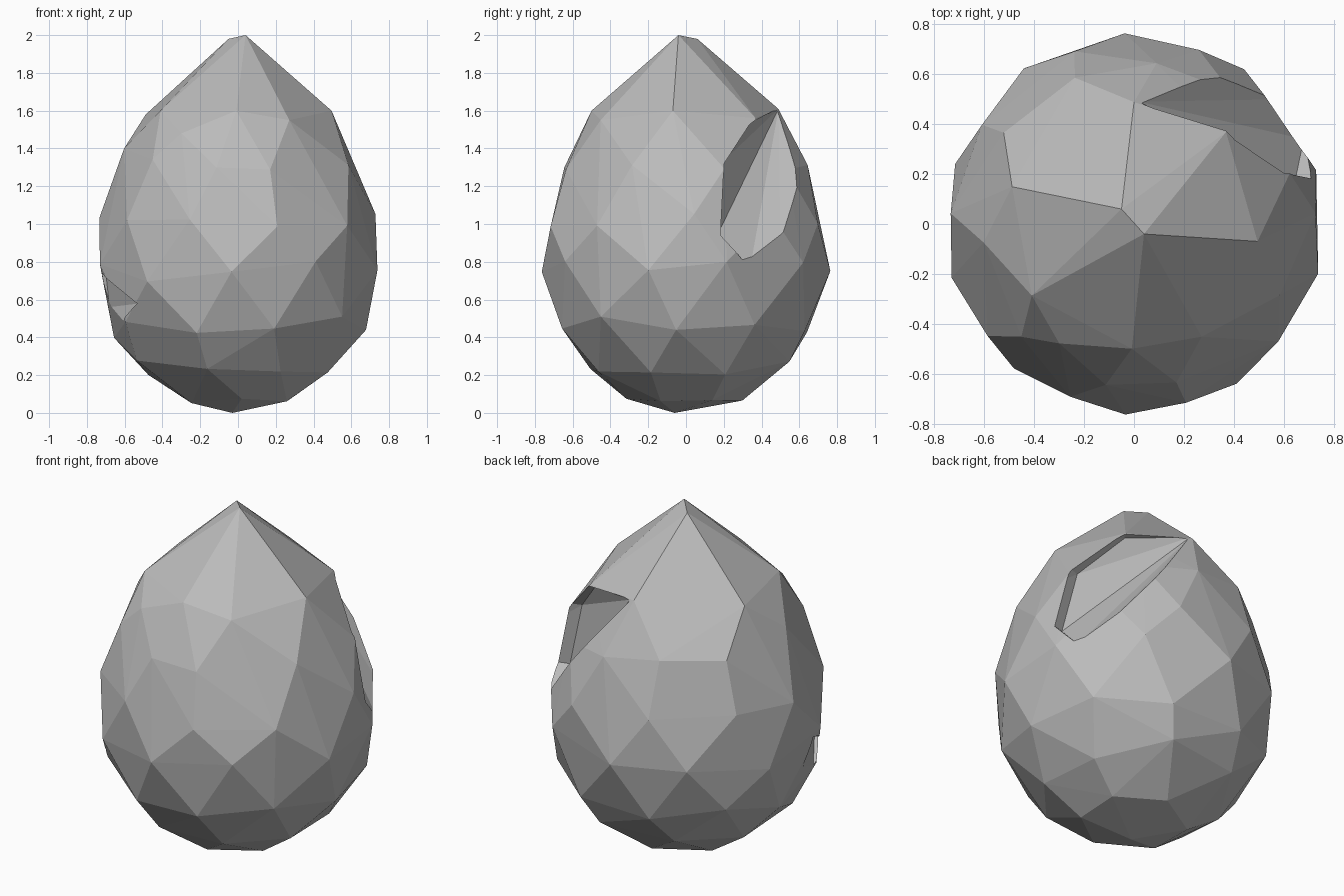
import bpy, bmesh, math, random

random.seed(4)
cube = bpy.data.objects.get("Cube")
if cube:
    bpy.data.objects.remove(cube, do_unlink=True)

stone = bpy.data.materials.new("grey stone")
stone.use_nodes = True
grey = (0.5, 0.5, 0.5, 1)
stone.diffuse_color = grey
stone.node_tree.nodes["Principled BSDF"].inputs["Base Color"].default_value = grey

# Egg profile: height, radius
PROFILE = [(0, 0.1), (0.05, 0.27), (0.12, 0.4), (0.3, 0.61), (0.5, 0.71), (0.75, 0.765),
           (1.0, 0.745), (1.33, 0.645), (1.6, 0.5), (2, 0.04)]


def radius_at(z):
    for (z0, r0), (z1, r1) in zip(PROFILE, PROFILE[1:]):
        if z <= z1:
            return r0 + (r1 - r0) * (z - z0) / (z1 - z0)
    return 0


def on_egg(degrees, z):
    a, r = math.radians(degrees), radius_at(z)
    return (r * math.cos(a), r * math.sin(a), z)


def hull_object(name, points):
    bm = bmesh.new()
    for p in points:
        bm.verts.new(p)
    res = bmesh.ops.convex_hull(bm, input=bm.verts)
    loose = {v for v in res["geom_interior"] + res["geom_unused"]
             if isinstance(v, bmesh.types.BMVert)}
    bmesh.ops.delete(bm, geom=list(loose), context="VERTS")
    bmesh.ops.recalc_face_normals(bm, faces=bm.faces)
    mesh = bpy.data.meshes.new(name)
    bm.to_mesh(mesh)
    bm.free()
    obj = bpy.data.objects.new(name, mesh)
    bpy.context.collection.objects.link(obj)
    return obj


# Two corners at the tip, one at the base
points = [(0.04, -0.04, 2), (-0.05, 0.06, 1.98), (-0.03, -0.06, 0)]

# Crown corners: direction, height
CROWN = [(90, 1.61), (45, 1.56), (-8, 1.6), (-59, 1.55), (-91, 1.6), (-122, 1.48),
         (163, 1.58), (187, 1.4), (215, 1.6)]
points += [on_egg(a, z) for a, z in CROWN]

# Shoulder corners, keeping the broad facets between them
for a in (-100, -75, -26, 18, 54, 82, 112, 145, 225):
    points.append(on_egg(a, 1.32 + random.uniform(-0.04, 0.04)))

# Irregular rings of the belly and base: height, count, start angle, height jitter
RINGS = [(1.02, 10, -108, 0.05), (0.75, 10, -90, 0.06), (0.45, 10, -110, 0.06),
         (0.24, 8, -65, 0.04), (0.07, 6, -90, 0.02)]
for height, count, start, jitter in RINGS:
    for i in range(count):
        points.append(on_egg(start + 360 * i / count + random.uniform(-4, 4),
                             height + random.uniform(-jitter, jitter)))
rock = hull_object("rock_body", points)


def chip(name, lip, flush, depth):
    """Cut a sloping recess, deep along the lip and level at the flush side."""
    def scaled(p, s):
        return (p[0] * s, p[1] * s, p[2])
    pts = [scaled(p, s) for p in lip for s in (depth, 1.5)]
    pts += [scaled(p, s) for p in flush for s in (1, 1.5)]
    cutter = hull_object(name, pts)
    cutter.hide_render = True
    mod = rock.modifiers.new(name, "BOOLEAN")
    mod.operation = "DIFFERENCE"
    mod.solver = "EXACT"
    mod.object = cutter
    bpy.context.view_layer.objects.active = rock
    bpy.ops.object.modifier_apply(modifier=name)
    bpy.data.objects.remove(cutter, do_unlink=True)


# Broken recess below the crown, open along its lower back side
chip("shoulder_chip",
     [(0.38, 0.37, 1.55), (0.6, 0.2, 1.32), (0.7, 0.18, 0.94)],
     [(0.02, 0.49, 1.61), (0.41, 0.55, 1.3), (0.59, 0.5, 0.87), (0.68, 0.34, 0.77)], 0.92)
# Small notch low on the other side
chip("low_notch",
     [(-0.73, -0.16, 0.75), (-0.54, -0.48, 0.58)],
     [(-0.61, -0.32, 0.48), (-0.68, -0.12, 0.56)], 0.96)

# Flat facets in one colour
rock.data.materials.clear()
rock.data.materials.append(stone)
for face in rock.data.polygons:
    face.use_smooth = False
    face.material_index = 0
